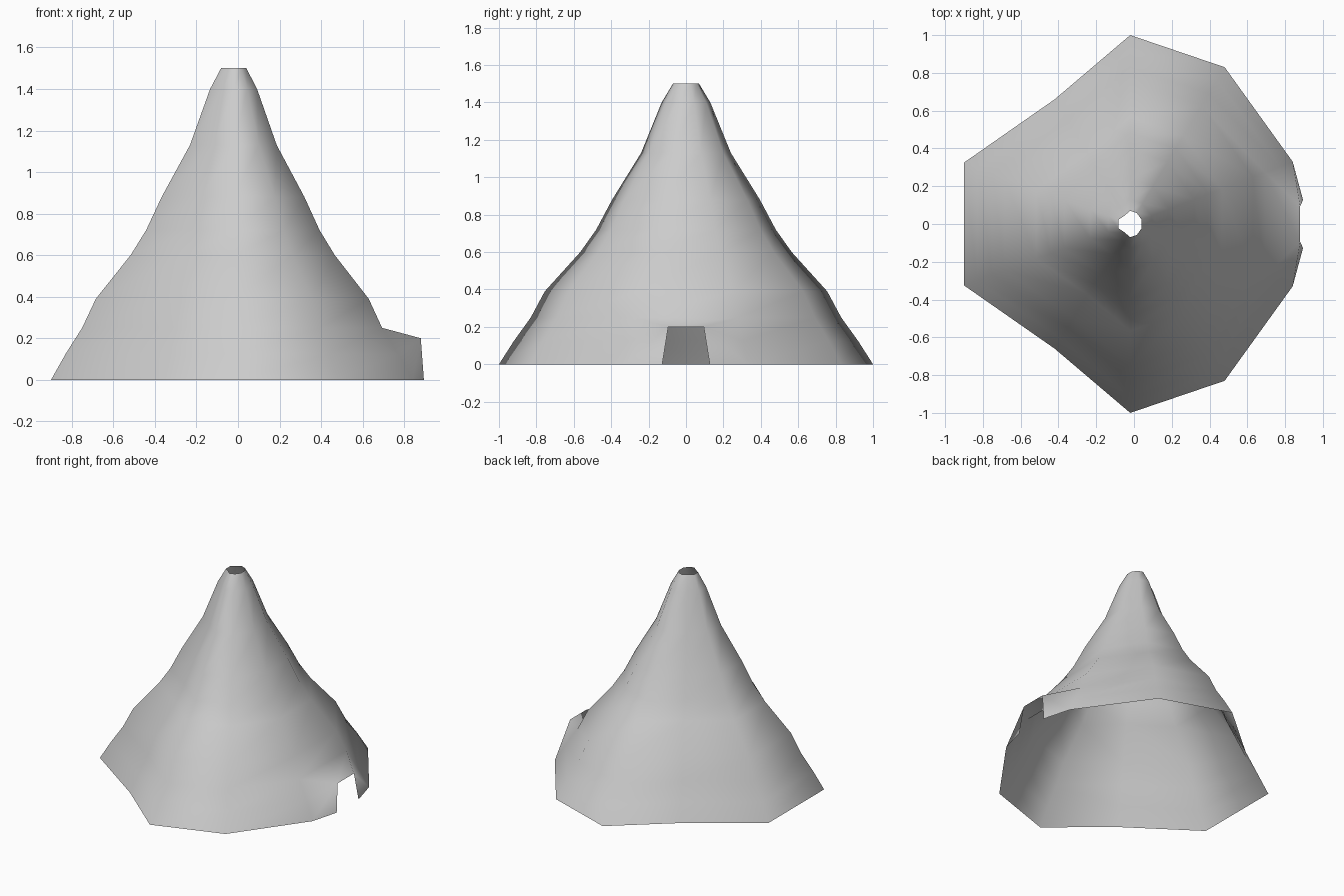
import bpy, bmesh

if "Cube" in bpy.data.objects:
    bpy.data.objects.remove(bpy.data.objects["Cube"])

CX = -0.02
# half of the ground outline (relative to the axis), from door side round to back
HALF = [(0.86, 0.33), (0.50, 0.83), (0.0, 1.0), (-0.40, 0.66), (-0.88, 0.325)]
OUTLINE = HALF + [(x, -y) for x, y in reversed(HALF)]
# height and scale of each ring up the canvas
PROFILE = [(0, 1.0), (0.125, 0.92), (0.25, 0.83), (0.39, 0.755), (0.60, 0.565),
           (0.72, 0.48), (0.88, 0.395), (1.13, 0.24), (1.40, 0.13), (1.50, 0.07)]

bm = bmesh.new()
rings = [[bm.verts.new((CX + x * s, y * s, z)) for x, y in OUTLINE]
         for z, s in PROFILE]

# canvas walls; the last segment of the two lowest rows is left open for the door
n = len(OUTLINE)
for row, (a, b) in enumerate(zip(rings, rings[1:])):
    for i in range(n):
        j = (i + 1) % n
        if j == 0 and row < 2:
            continue
        bm.faces.new((a[i], a[j], b[j], b[i]))

# doorway: side flaps and the awning above the opening
lintel = []
for i, side in ((0, 1), (n - 1, -1)):
    foot = bm.verts.new((0.895, side * 0.127, 0))
    top = bm.verts.new((0.88, side * 0.095, 0.20))
    low, mid, high = (rings[k][i] for k in range(3))
    bm.faces.new((low, mid, top, foot))
    bm.faces.new((mid, high, top))
    lintel.append(top)
bm.faces.new((rings[2][0], rings[2][n - 1], lintel[1], lintel[0]))

bmesh.ops.recalc_face_normals(bm, faces=bm.faces)
# make the normals face outward
bm.faces.ensure_lookup_table()
f = bm.faces[0]
c = f.calc_center_median()
if f.normal.x * c.x + f.normal.y * c.y < 0:
    bmesh.ops.reverse_faces(bm, faces=bm.faces)
for f in bm.faces:
    f.smooth = True

mesh = bpy.data.meshes.new("tent_canvas")
bm.to_mesh(mesh)
bm.free()
tent = bpy.data.objects.new("tent_canvas", mesh)
bpy.context.collection.objects.link(tent)
